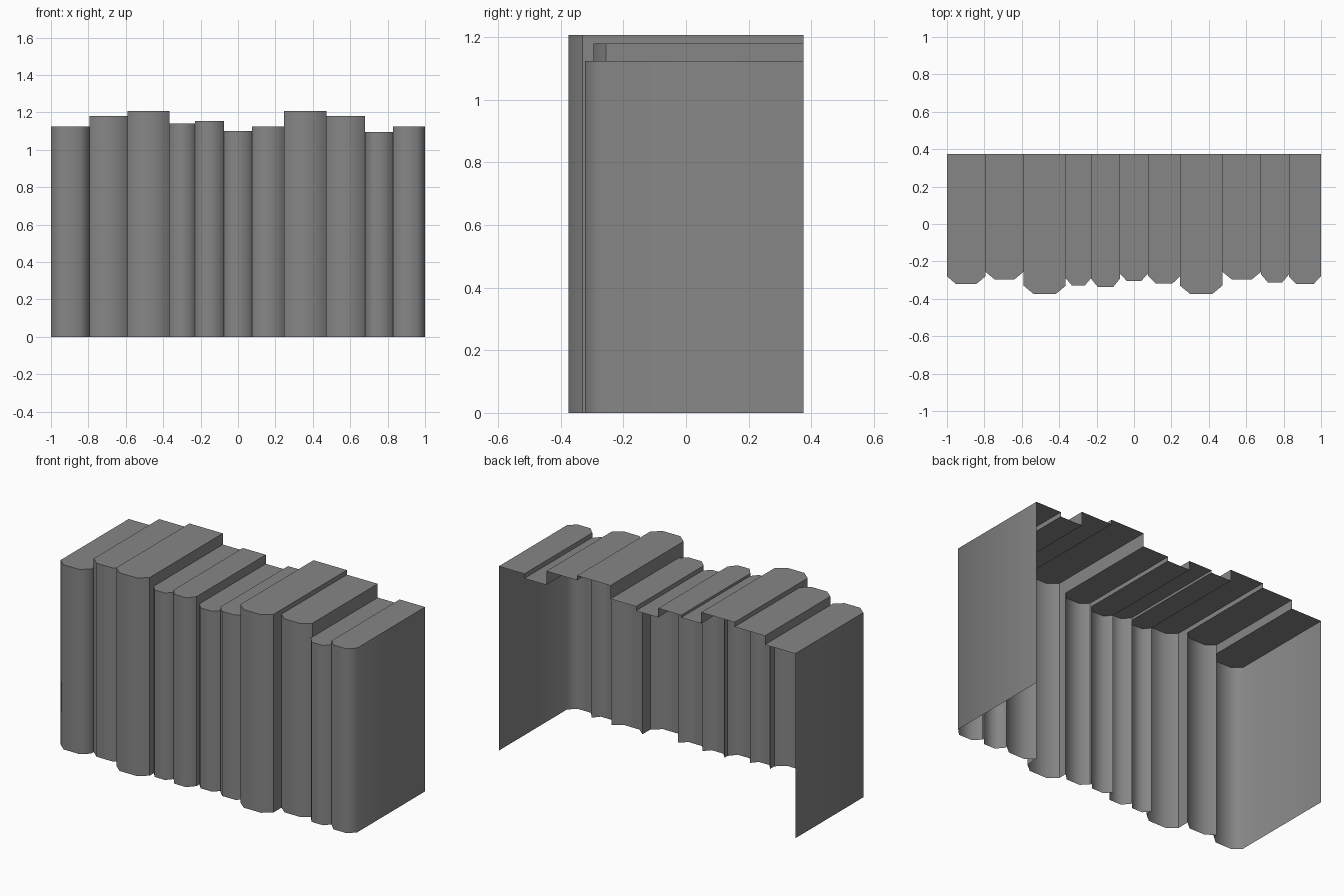
import bpy, bmesh, math

if "Cube" in bpy.data.objects:
    bpy.data.objects.remove(bpy.data.objects["Cube"])

BACK = 0.375
# book boundaries along x, then (height, spine front y, spine shoulder y) per book
XS = [-1, -0.795, -0.59, -0.365, -0.23, -0.075, 0.075, 0.247, 0.472, 0.68, 0.828, 1]
BOOKS = [(1.126, -0.322, -0.28), (1.18, -0.296, -0.255), (1.208, -0.375, -0.33),
         (1.14, -0.328, -0.29), (1.155, -0.338, -0.292), (1.10, -0.304, -0.265),
         (1.126, -0.318, -0.278), (1.208, -0.375, -0.33), (1.18, -0.296, -0.255),
         (1.096, -0.312, -0.27), (1.124, -0.322, -0.28)]

# dark grey binding
binding = bpy.data.materials.new("dark_binding")
binding.diffuse_color = (0.24, 0.24, 0.24, 1)
binding.use_nodes = True
binding.node_tree.nodes["Principled BSDF"].inputs["Base Color"].default_value = binding.diffuse_color


def side_rect(bm, x, y0, y1, z0, z1, facing):
    """Vertical rectangle in a plane of constant x, facing +x or -x."""
    pts = [(x, y0, z0), (x, y1, z0), (x, y1, z1), (x, y0, z1)]
    if facing < 0:
        pts.reverse()
    bm.faces.new([bm.verts.new(p) for p in pts])


def book_side(bm, x, book, other, facing):
    """Only the part of a book's side that shows past its neighbour."""
    h, _, s = book
    if other is None:
        side_rect(bm, x, s, BACK, 0, h, facing)
        return
    oh, _, os = other
    if h > oh:
        side_rect(bm, x, s, BACK, oh, h, facing)
    if s < os:
        side_rect(bm, x, s, os, 0, min(h, oh), facing)


for i, book in enumerate(BOOKS):
    h, front, s = book
    x0, x1 = XS[i], XS[i + 1]
    c = 0.24 * (x1 - x0)
    bm = bmesh.new()

    # bevelled spine
    profile = [(x0, s), (x0 + c, front), (x1 - c, front), (x1, s)]
    low = [bm.verts.new((x, y, 0)) for x, y in profile]
    high = [bm.verts.new((x, y, h)) for x, y in profile]
    for k in range(3):
        bm.faces.new((low[k], low[k + 1], high[k + 1], high[k]))

    # spine cap and top; back and bottom stay open
    bm.faces.new(high)
    bm.faces.new((high[0], high[3], bm.verts.new((x1, BACK, h)), bm.verts.new((x0, BACK, h))))

    # exposed sides
    book_side(bm, x0, book, BOOKS[i - 1] if i > 0 else None, -1)
    book_side(bm, x1, book, BOOKS[i + 1] if i < len(BOOKS) - 1 else None, 1)

    bmesh.ops.remove_doubles(bm, verts=bm.verts, dist=1e-5)
    mesh = bpy.data.meshes.new(f"book_{i + 1}")
    bm.to_mesh(mesh)
    bm.free()
    mesh.materials.append(binding)
    obj = bpy.data.objects.new(f"book_{i + 1}", mesh)
    bpy.context.collection.objects.link(obj)
    obj.select_set(True)
    bpy.context.view_layer.objects.active = obj

# rounded look on the spines, crisp everywhere else
bpy.ops.object.shade_smooth_by_angle(angle=math.radians(60))
